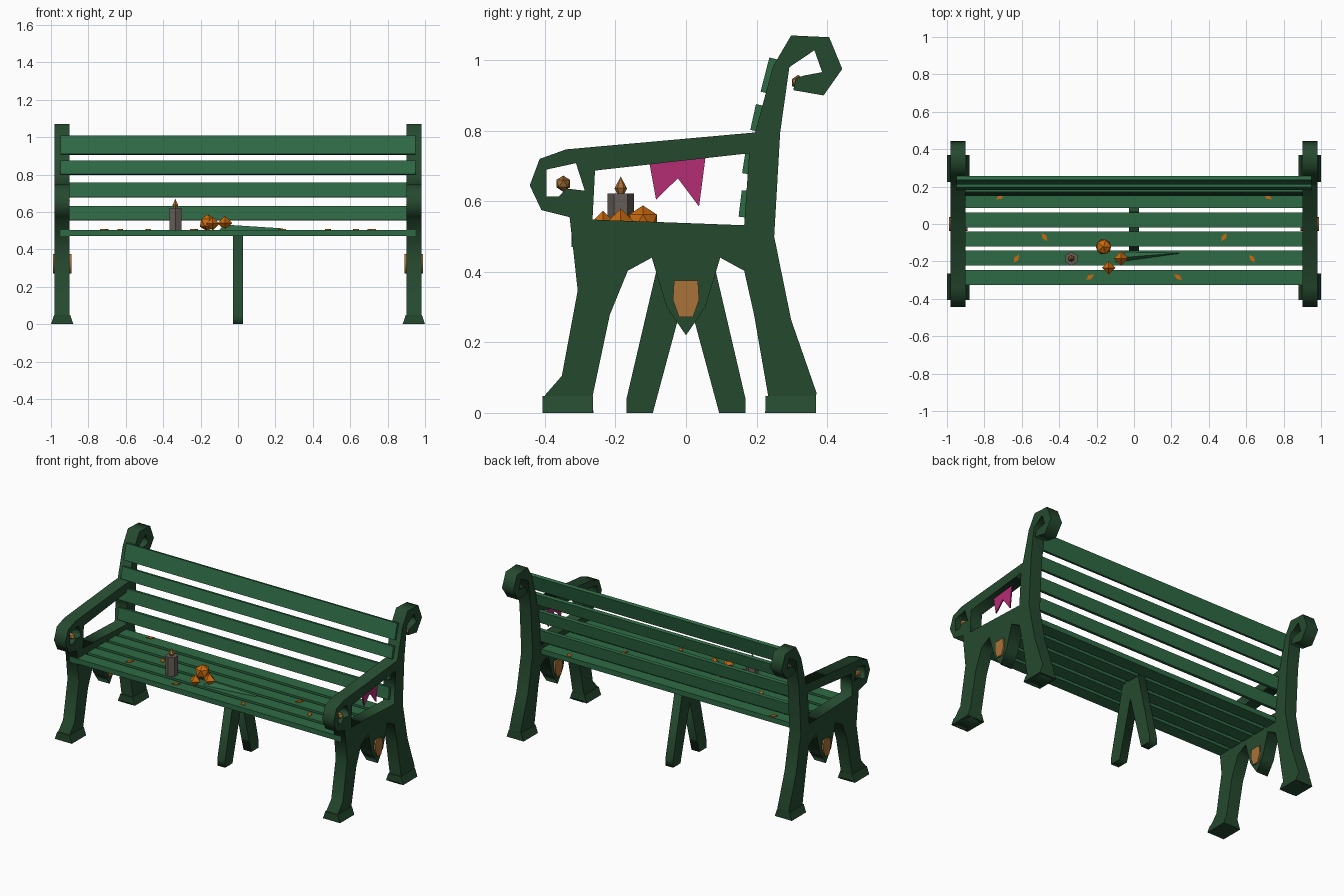
import bpy, bmesh, math
from mathutils import Matrix, Vector

cube = bpy.data.objects.get("Cube")
if cube:
    bpy.data.objects.remove(cube, do_unlink=True)


def material(name, hexcode):
    rgb = [int(hexcode[i:i + 2], 16) / 255 for i in (0, 2, 4)]
    col = [c / 12.92 if c < 0.04045 else ((c + 0.055) / 1.055) ** 2.4 for c in rgb] + [1]
    m = bpy.data.materials.new(name)
    m.use_nodes = True
    m.diffuse_color = col
    m.node_tree.nodes["Principled BSDF"].inputs["Base Color"].default_value = col
    return m


FRAME = material("dark green iron", "25492f")
SLAT = material("green painted wood", "2e6a45")
BRASS = material("brass", "aa7238")
ORANGE = material("orange", "c96a0e")
STONE = material("grey stone", "655c57")
PINK = material("magenta cloth", "b42c74")

# local profile axes (u, v, depth) map to (y, z, x)
SIDEWAYS = Matrix(((0, 0, 1, 0), (1, 0, 0, 0), (0, 1, 0, 0), (0, 0, 0, 1)))


def add_object(name, mesh, mat):
    mesh.materials.clear()
    mesh.materials.append(mat)
    ob = bpy.data.objects.new(name, mesh)
    bpy.context.collection.objects.link(ob)
    return ob


def from_bmesh(name, bm, mat):
    bmesh.ops.recalc_face_normals(bm, faces=bm.faces)
    mesh = bpy.data.meshes.new(name)
    bm.to_mesh(mesh)
    bm.free()
    return add_object(name, mesh, mat)


def plate(name, loops, x, width, mat):
    """Extrude a side profile (outline plus holes) to a given width at x."""
    cu = bpy.data.curves.new(name, "CURVE")
    cu.dimensions = "2D"
    cu.fill_mode = "BOTH"
    cu.extrude = width / 2
    for loop in loops:
        sp = cu.splines.new("POLY")
        sp.points.add(len(loop) - 1)
        for p, (u, v) in zip(sp.points, loop):
            p.co = (u, v, 0, 1)
        sp.use_cyclic_u = True
    tmp = bpy.data.objects.new(name + "_tmp", cu)
    bpy.context.collection.objects.link(tmp)
    dg = bpy.context.evaluated_depsgraph_get()
    mesh = bpy.data.meshes.new_from_object(tmp.evaluated_get(dg))
    bpy.data.objects.remove(tmp, do_unlink=True)
    mesh.transform(Matrix.Translation((x, 0, 0)) @ SIDEWAYS)
    return add_object(name, mesh, mat)


def box(name, loc, size, mat, tilt=0.0, taper=None):
    bm = bmesh.new()
    bmesh.ops.create_cube(bm, size=1)
    for v in bm.verts:
        if taper and v.co.z > 0:
            v.co.x *= taper
    bmesh.ops.transform(bm, verts=bm.verts, matrix=Matrix.Translation(loc)
                        @ Matrix.Rotation(tilt, 4, "X") @ Matrix.Diagonal((*size, 1)))
    return from_bmesh(name, bm, mat)


def cone(name, loc, sides, r1, r2, depth, mat, rot=None):
    bm = bmesh.new()
    m = Matrix.Translation(loc) @ (rot or Matrix())
    bmesh.ops.create_cone(bm, cap_ends=True, segments=sides, radius1=r1,
                          radius2=r2, depth=depth, matrix=m)
    bmesh.ops.remove_doubles(bm, verts=bm.verts, dist=1e-5)
    return from_bmesh(name, bm, mat)


def ball(name, loc, r, mat, stretch=1.0):
    bm = bmesh.new()
    bmesh.ops.create_icosphere(bm, subdivisions=1, radius=r,
                               matrix=Matrix.Translation(loc) @ Matrix.Diagonal((stretch, 1, 1, 1)))
    return from_bmesh(name, bm, mat)


# End frame: legs, arm and scrolled back post in one outline
OUTLINE = [
    (-.405, 0), (-.40, .05), (-.352, .105), (-.307, .347), (-.33, .555),
    (-.41, .575), (-.443, .645), (-.415, .72), (-.34, .747), (.196, .795),
    (.247, .983), (.298, 1.07), (.406, 1.065), (.443, .975), (.39, .90),
    (.304, .915), (.312, .95), (.338, .957), (.386, .966), (.364, 1.028),
    (.293, .98), (.267, .795), (.25, .5), (.298, .264), (.37, .057),
    (.36, 0), (.224, 0), (.233, .048), (.193, .278), (.165, .403),
    (.097, .44), (.055, .30), (0, .22), (-.055, .30), (-.097, .44),
    (-.165, .403), (-.216, .278), (-.267, .037), (-.262, 0)]
ARM_HOLE = [(-.258, .687), (.179, .736), (.165, .532), (-.265, .548)]
SCROLL_HOLE = [(-.395, .69), (-.312, .708), (-.287, .63), (-.34, .636), (-.36, .614), (-.395, .614)]
SHIELD = [(-.034, .375), (.034, .375), (.037, .32), (.02, .272), (-.02, .272), (-.037, .32)]

for side, s in (("left", 1), ("right", -1)):
    x = .94 * s
    plate(f"{side}_end_frame", [OUTLINE, ARM_HOLE, SCROLL_HOLE], x, .08, FRAME)
    plate(f"{side}_shield", [SHIELD], x, .10, BRASS)
    ball(f"{side}_arm_scroll_bead", (x, -.348, .65), .023, BRASS, 2)
    ball(f"{side}_back_scroll_bead", (x, .318, .937), .021, BRASS, 2.2)
    for end, y in (("front", -.335), ("back", .297)):
        box(f"{side}_{end}_foot", (x, y, .024), (.12, .143, .048), FRAME, taper=.72)

# Inverted V support under the middle of the seat
plate("middle_support", [[
    (-.168, 0), (-.168, .043), (-.066, .48), (.066, .48), (.168, .043), (.168, 0),
    (.094, 0), (0, .35), (-.094, 0)]], 0, .054, FRAME)

# Seat slats
for i in range(5):
    box(f"seat_slat_{i + 1}", (0, -.285 + .1025 * i, .487), (1.9, .08, .032), SLAT)

# Back slats, each given by its bottom and top point in the side plane
BACK = [(.160, .555, .169, .63), (.170, .678, .182, .755),
        (.193, .80, .209, .873), (.222, .908, .247, 1.005)]
for i, (y0, z0, y1, z1) in enumerate(BACK):
    lean = math.atan2(y1 - y0, z1 - z0)
    box(f"back_slat_{i + 1}", (0, (y0 + y1) / 2, (z0 + z1) / 2),
        (1.9, .022, math.hypot(y1 - y0, z1 - z0)), SLAT, -lean)

# Swallow-tailed cloth hanging in the left arm
plate("pennant", [[(-.104, .71), (.056, .73), (.037, .585), (-.023, .665), (-.085, .605)]],
      .94, .008, PINK)

# Small lantern post with a pointed cap
LX, LY = -.335, -.185
cone("lantern_body", (LX, LY, .561), 6, .037, .037, .122, STONE)
cone("lantern_neck", (LX, LY, .629), 6, .010, .018, .016, BRASS)
cone("lantern_tip", (LX, LY, .653), 6, .018, 0, .034, BRASS)

# Faceted fruits
ball("large_fruit", (-.163, -.122, .542), .046, ORANGE)
for name, loc, r in (("small_fruit", (-.135, -.235, .537), .036),
                     ("medium_fruit", (-.07, -.185, .54), .039)):
    for part, flip in (("top", 0), ("bottom", math.pi)):
        cone(f"{name}_{part}", Vector(loc) + Vector((0, 0, r / 2 * (1 - 2 * bool(flip)))), 4, r, 0, r,
             ORANGE, Matrix.Rotation(flip, 4, "X"))

# Slender stem lying on the seat
bm = bmesh.new()
pts = [(-.10, -.205, .503), (-.05, -.15, .503), (-.07, -.18, .532), (.24, -.158, .503), (.24, -.155, .512)]
bmesh.ops.convex_hull(bm, input=[bm.verts.new(p) for p in pts])
from_bmesh("stem", bm, SLAT)

# Fallen leaves, mirrored across the seat
for i, (lx, ly) in enumerate([(.715, .145), (.48, -.07), (.63, -.185), (.235, -.285)]):
    for side, s in (("left", 1), ("right", -1)):
        bm = bmesh.new()
        turn = (1, -1, 1, 1)[i] * s
        shape = [(-.022 * turn, .016), (.008 * turn, .012), (.022 * turn, -.014), (-.006 * turn, -.010)]
        if i in (1, 2):
            shape = [(v, u) for u, v in shape]
        face = bm.faces.new([bm.verts.new((lx * s + u, ly + v, .504)) for u, v in shape])
        top = bmesh.ops.extrude_face_region(bm, geom=[face])["geom"]
        for v in top:
            if isinstance(v, bmesh.types.BMVert):
                v.co.z += .004
        from_bmesh(f"{side}_leaf_{i + 1}", bm, ORANGE)
